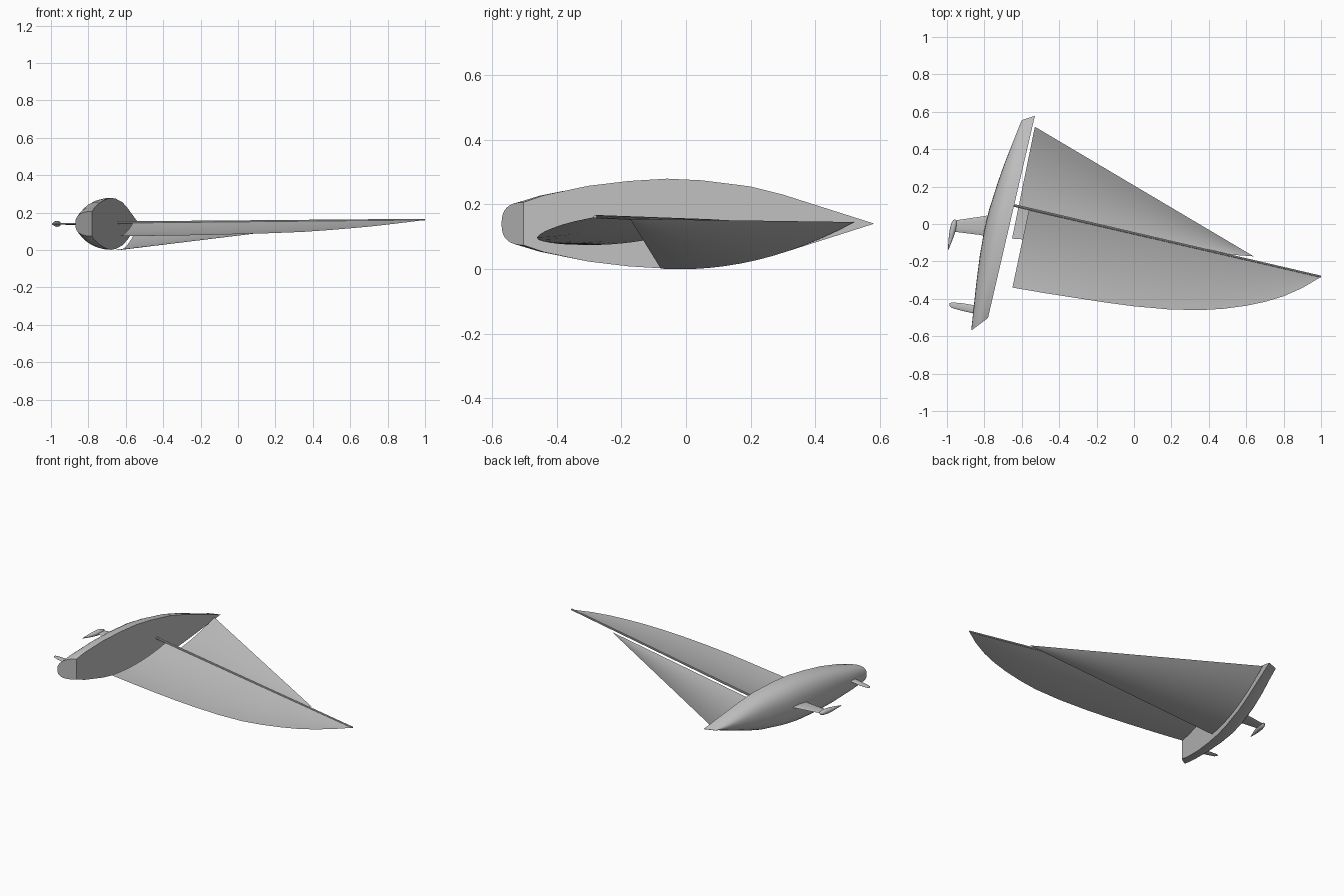
import bpy, bmesh, math
from mathutils import Vector

if "Cube" in bpy.data.objects:
    bpy.data.objects.remove(bpy.data.objects["Cube"])

MID = 0.14  # height of the boat's centre plane, as it lies on its side
grey = bpy.data.materials.new("light_grey")
grey.diffuse_color = (0.52, 0.52, 0.52, 1)
grey.use_nodes = True
grey.node_tree.nodes["Principled BSDF"].inputs["Base Color"].default_value = grey.diffuse_color


def boat(f, u, w=0.0):
    """Boat axes (forward, up the mast, sideways) to world."""
    return Vector((0.226 * f + 0.974 * u, 0.974 * f - 0.226 * u, MID + w))


def make(name, bm, smooth=True, closed=True):
    bmesh.ops.remove_doubles(bm, verts=bm.verts, dist=1e-5)
    if closed:
        bmesh.ops.recalc_face_normals(bm, faces=bm.faces)
    me = bpy.data.meshes.new(name)
    bm.to_mesh(me)
    bm.free()
    me.materials.append(grey)
    ob = bpy.data.objects.new(name, me)
    bpy.context.collection.objects.link(ob)
    if smooth:
        bpy.ops.object.select_all(action='DESELECT')
        ob.select_set(True)
        bpy.context.view_layer.objects.active = ob
        bpy.ops.object.shade_smooth_by_angle(angle=math.radians(35))
    return ob


def loft(name, rings, cyclic=True, cap=True, smooth=True, closed=True):
    bm = bmesh.new()
    rows = [[bm.verts.new(p) for p in r] for r in rings]
    n = len(rows[0])
    for a, b in zip(rows, rows[1:]):
        for i in range(n if cyclic else n - 1):
            j = (i + 1) % n
            bm.faces.new((a[i], a[j], b[j], b[i]))
    if cap:
        bm.faces.new(rows[0])
        bm.faces.new(rows[-1])
    return make(name, bm, smooth, closed)


# Hull: deck position, keel position, half beam, keel depth
DECK = -0.647
stations = [
    (-0.666, -0.752, 0.066, -0.719), (-0.60, -0.67, 0.088, -0.729),
    (-0.46, -0.50, 0.117, -0.750), (-0.33, -0.35, 0.132, -0.765),
    (-0.21, -0.21, 0.139, -0.773), (-0.10, -0.10, 0.134, -0.772),
    (0.054, 0.05, 0.115, -0.760), (0.157, 0.15, 0.090, -0.749),
    (0.26, 0.245, 0.058, -0.735), (0.36, 0.335, 0.027, -0.721),
    (0.444, 0.405, 0.001, -0.710)]
rings = []
for fd, fk, hw, uk in stations:
    ring = []
    for i in range(17):
        a = math.pi * i / 16
        d = math.sin(a) ** 0.8
        c = math.cos(a)
        w = hw * math.copysign(abs(c) ** 0.8, c)
        ring.append(boat(fd + (fk - fd) * d, DECK + (uk - DECK) * d, w))
    rings.append(ring)
loft("hull", rings)


def foil(f0, f1, u, thick):
    """Pointed oval section from leading edge f0 to trailing edge f1."""
    out = []
    for i in range(12):
        a = 2 * math.pi * i / 12
        out.append(boat((f0 + f1) / 2 + (f0 - f1) / 2 * math.cos(a), u,
                        thick / 2 * math.sin(a)))
    return out


# Keel fin and rudder
loft("keel_fin", [foil(-0.125, -0.243, -0.755, 0.012),
                  foil(-0.14, -0.243, -0.79, 0.011),
                  foil(-0.195, -0.258, -0.93, 0.008)])
loft("rudder", [foil(-0.615, -0.66, -0.715, 0.012),
                foil(-0.62, -0.66, -0.80, 0.010),
                foil(-0.628, -0.657, -0.85, 0.007),
                foil(-0.634, -0.648, -0.864, 0.003)])

# Ballast bulb: spindle with a blunt nose and long tail
rings = []
for f, r in [(-0.192, 0.001), (-0.198, 0.009), (-0.215, 0.015), (-0.245, 0.0165),
             (-0.285, 0.013), (-0.325, 0.007), (-0.362, 0.001)]:
    rings.append([boat(f, -0.937 + r * math.cos(k * math.pi / 6),
                       r * math.sin(k * math.pi / 6)) for k in range(12)])
loft("keel_bulb", rings)

# Mast: slim, slightly tapering tube
base, tip = Vector((-0.645, 0.1, 0.146)), Vector((1.0, -0.281, 0.162))
side = Vector((0.226, 0.974, 0))
loft("mast", [[p + side * r * math.cos(k * math.pi / 4)
               + Vector((0, 0, r * math.sin(k * math.pi / 4))) for k in range(8)]
              for p, r in ((base, 0.007), (tip, 0.005))])


def sail(name, luff, leech, belly, cols=12):
    """Sheet between two edges, bellied downward, flattening toward the head."""
    rows = []
    n = len(luff) - 1
    for i, (a, b) in enumerate(zip(luff, leech)):
        row = []
        for j in range(cols + 1):
            t = j / cols
            p = a.lerp(b, t)
            p.z -= belly * (1 - i / n) * 4 * t * (1 - t)
            row.append(p)
        rows.append(row)
    return loft(name, rows, cyclic=False, cap=False, closed=False)


# Mainsail with rounded trailing edge
leech = [Vector(p) for p in [
    (-0.65, -0.34, 0.075), (-0.48, -0.369, 0.076), (-0.3, -0.397, 0.078),
    (-0.15, -0.42, 0.081), (0, -0.44, 0.085), (0.18, -0.456, 0.090),
    (0.35, -0.461, 0.097), (0.48, -0.453, 0.106), (0.6, -0.437, 0.116),
    (0.7, -0.416, 0.125), (0.8, -0.386, 0.136), (0.9, -0.342, 0.148),
    (0.998, -0.284, 0.160)]]
foot, head = Vector((-0.562, 0.076, 0.145)), Vector((0.998, -0.284, 0.161))
luff = [foot.lerp(head, (p.x + 0.65) / 1.648) for p in leech]
sail("mainsail", luff, leech, 0.022)

# Jib from the bow to the upper mast, clew hanging low
tack, head = Vector((-0.53, 0.52, 0.145)), Vector((0.64, -0.173, 0.155))
clew = Vector((-0.652, -0.078, 0.001))
steps = [i / 10 for i in range(11)]
sail("jib", [tack.lerp(head, s) for s in steps],
     [clew.lerp(head, s) for s in steps], 0.045)
